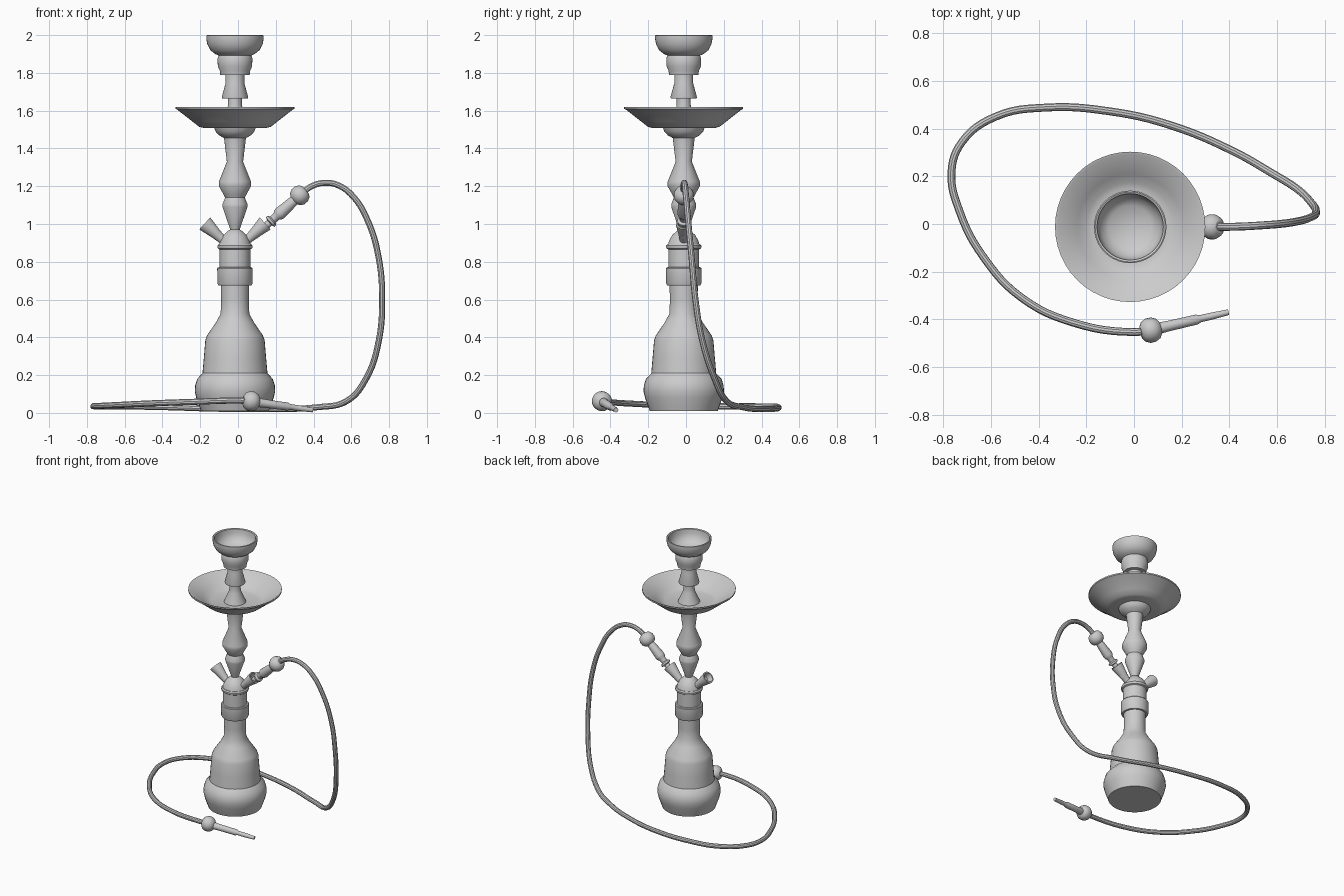
import bpy, bmesh, math
from mathutils import Vector

AX, AY = -0.016, -0.012      # vertical axis of the body


def lathe(name, profile, base=(AX, AY, 0), direction=(0, 0, 1), sides=40):
    """Revolve (radius, height) points around an axis; radius 0 closes to a pole."""
    bm = bmesh.new()
    rings = []
    for r, h in profile:
        if r == 0:
            rings.append([bm.verts.new((0, 0, h))] * sides)
        else:
            rings.append([bm.verts.new((r * math.cos(2 * math.pi * i / sides),
                                        r * math.sin(2 * math.pi * i / sides), h))
                          for i in range(sides)])
    for a, b in zip(rings, rings[1:]):
        for i in range(sides):
            j = (i + 1) % sides
            quad = list(dict.fromkeys((a[i], a[j], b[j], b[i])))
            bm.faces.new(quad)
    bmesh.ops.recalc_face_normals(bm, faces=bm.faces)
    mesh = bpy.data.meshes.new(name)
    bm.to_mesh(mesh)
    bm.free()
    ob = bpy.data.objects.new(name, mesh)
    bpy.context.collection.objects.link(ob)
    ob.location = base
    ob.rotation_mode = 'QUATERNION'
    ob.rotation_quaternion = Vector((0, 0, 1)).rotation_difference(Vector(direction))
    smooth(ob)
    return ob


def smooth(ob):
    bpy.ops.object.select_all(action='DESELECT')
    ob.select_set(True)
    bpy.context.view_layer.objects.active = ob
    bpy.ops.object.shade_smooth_by_angle(angle=math.radians(32))


# Glass water vase
lathe("vase", [(0, 0.01), (0.18, 0.01), (0.187, 0.03), (0.205, 0.08), (0.213, 0.115),
               (0.211, 0.145), (0.2, 0.18), (0.172, 0.21), (0.165, 0.29), (0.157, 0.385),
               (0.148, 0.41), (0.1, 0.48), (0.076, 0.525), (0.073, 0.6), (0.075, 0.67),
               (0.075, 0.7), (0, 0.7)])

# Collar and socket on the neck
lathe("neck_collar", [(0, 0.675), (0.088, 0.675), (0.093, 0.685), (0.094, 0.765),
                      (0.09, 0.77), (0.081, 0.772), (0.081, 0.865), (0.09, 0.87),
                      (0.093, 0.877), (0.093, 0.885), (0.086, 0.893), (0, 0.893)])

# Dome and turned stem up to the tray
lathe("stem", [(0, 0.89), (0.083, 0.89), (0.078, 0.91), (0.062, 0.94), (0.035, 0.965),
               (0.025, 0.97), (0.03, 0.985), (0.066, 1.09), (0.066, 1.105), (0.052, 1.14),
               (0.06, 1.155), (0.085, 1.2), (0.085, 1.225), (0.043, 1.33), (0.058, 1.455),
               (0.085, 1.47), (0.103, 1.49), (0.112, 1.515), (0, 1.515)])

# Ash tray: thin open dish
lathe("tray", [(0, 1.508), (0.165, 1.508), (0.19, 1.515), (0.222, 1.54), (0.305, 1.605),
               (0.315, 1.61), (0.315, 1.62), (0.305, 1.618), (0.22, 1.556),
               (0.185, 1.533), (0.16, 1.525), (0, 1.525)], sides=48)

# Upper stem: flared foot inside the tray, shaft, cone
lathe("upper_stem", [(0, 1.52), (0.075, 1.52), (0.07, 1.535), (0.042, 1.6), (0.037, 1.63),
                     (0.037, 1.665), (0.068, 1.665), (0.07, 1.672), (0.05, 1.745),
                     (0.05, 1.8), (0, 1.8)])

# Bowl with hollow cup
lathe("bowl", [(0, 1.79), (0.078, 1.79), (0.08, 1.81), (0.091, 1.835), (0.092, 1.878),
               (0.086, 1.892), (0.105, 1.9), (0.13, 1.92), (0.146, 1.95), (0.152, 1.98),
               (0.152, 1.998), (0.147, 2.0), (0.139, 1.996), (0.136, 1.965),
               (0.122, 1.93), (0.09, 1.905), (0, 1.895)])

# Side ports: flared tubes at an angle
for name, s in (("left_port", -1), ("hose_port", 1)):
    lathe(name, [(0, 0), (0.022, 0), (0.022, 0.07), (0.028, 0.12), (0.042, 0.198),
                 (0.042, 0.204), (0.033, 0.204), (0.022, 0.17), (0, 0.17)],
          base=(AX + s * 0.01, AY, 0.865), direction=(s, 0, 0.92), sides=24)

# Hose connector leaving the right port, ending in a bead
lathe("hose_connector", [(0, -0.08), (0.019, -0.08), (0.019, 0.025), (0.034, 0.03),
                         (0.034, 0.042), (0.021, 0.05), (0.023, 0.075), (0.03, 0.085),
                         (0.034, 0.1), (0.027, 0.2), (0, 0.2)],
      base=(0.148, AY, 0.99), direction=(1, 0, 0.9), sides=24)
bead = [(0, -0.042), (0.026, -0.042), (0.042, -0.032), (0.052, -0.012), (0.052, 0.012),
        (0.042, 0.032), (0.026, 0.042), (0, 0.042)]
lathe("connector_bead", bead, base=(0.327, AY, 1.152), direction=(1, 0, 0.85), sides=24)

# Mouthpiece and its bead, lying in front
mouth_dir = Vector((0.325, 0.075, -0.045))
lathe("mouthpiece_bead", bead, base=(0.07, -0.445, 0.062), direction=mouth_dir, sides=24)
lathe("mouthpiece", [(0, 0), (0.026, 0), (0.022, 0.08), (0.021, 0.2), (0.015, 0.215),
                     (0.015, 0.26), (0.012, 0.337), (0, 0.337)],
      base=(0.07, -0.445, 0.06), direction=mouth_dir, sides=24)

# Flexible hose along a smooth path
path = [(0.33, -0.012, 1.155), (0.39, -0.012, 1.2), (0.46, -0.01, 1.218), (0.53, -0.006, 1.205),
        (0.61, 0, 1.145), (0.69, 0.012, 1.01), (0.745, 0.03, 0.82), (0.763, 0.05, 0.6),
        (0.745, 0.087, 0.38), (0.68, 0.15, 0.185), (0.58, 0.212, 0.065), (0.42, 0.303, 0.03),
        (0.15, 0.415, 0.021), (-0.1, 0.472, 0.022), (-0.37, 0.488, 0.03), (-0.58, 0.45, 0.034),
        (-0.72, 0.345, 0.035), (-0.765, 0.22, 0.035), (-0.73, 0.05, 0.037),
        (-0.63, -0.14, 0.042), (-0.47, -0.31, 0.05), (-0.25, -0.415, 0.058),
        (0, -0.453, 0.065), (0.07, -0.445, 0.062)]
curve = bpy.data.curves.new("hose", 'CURVE')
curve.dimensions = '3D'
curve.bevel_depth = 0.0165
curve.bevel_resolution = 3
curve.resolution_u = 6
curve.use_fill_caps = True
spline = curve.splines.new('BEZIER')
spline.bezier_points.add(len(path) - 1)
for p, co in zip(spline.bezier_points, path):
    p.co = co
    p.handle_left_type = p.handle_right_type = 'AUTO'
hose = bpy.data.objects.new("hose", curve)
bpy.context.collection.objects.link(hose)
bpy.ops.object.select_all(action='DESELECT')
hose.select_set(True)
bpy.context.view_layer.objects.active = hose
bpy.ops.object.convert(target='MESH')
smooth(bpy.context.view_layer.objects.active)
